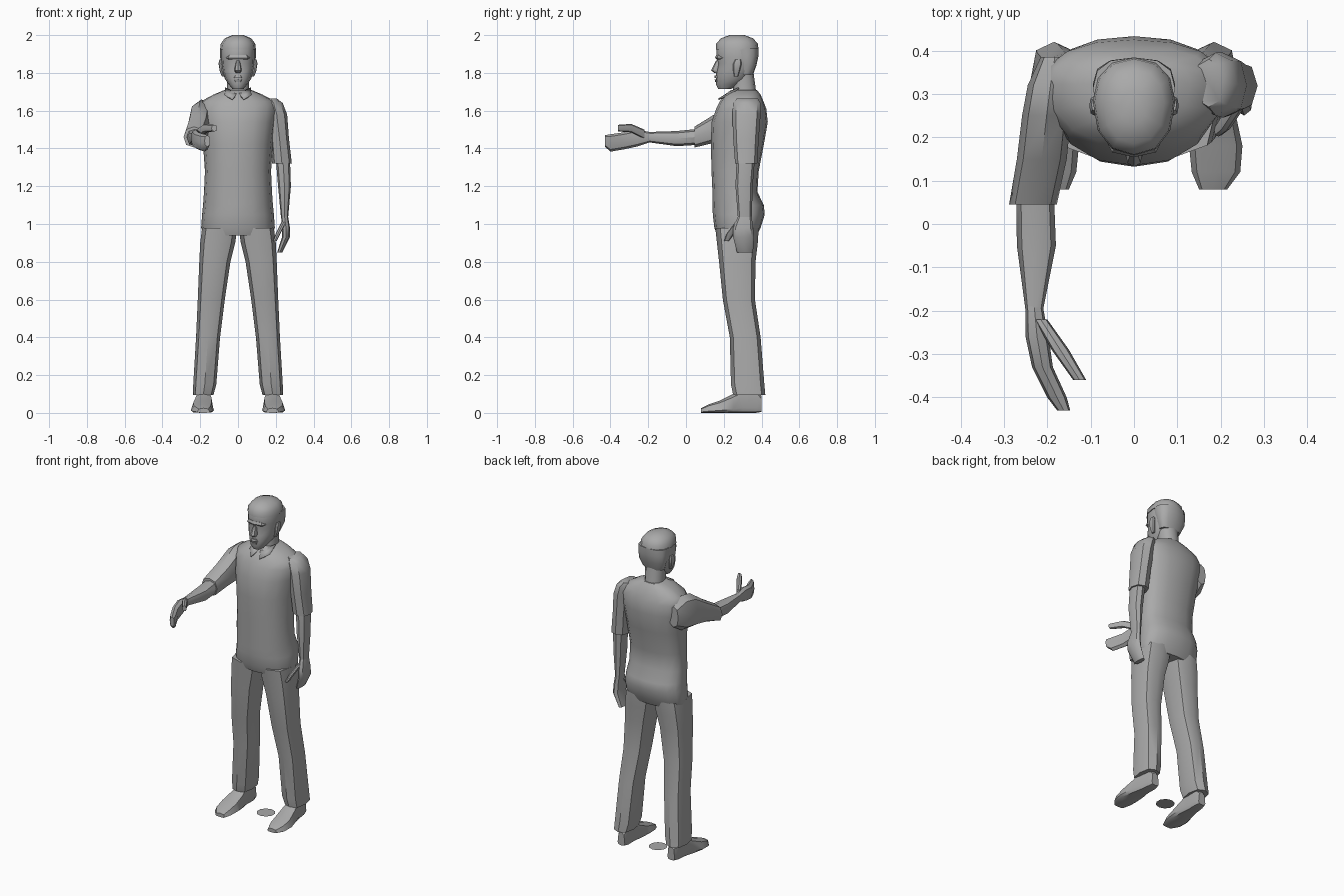
import bpy
import bmesh
import math
from mathutils import Vector

default_cube = bpy.data.objects.get("Cube")
if default_cube:
    bpy.data.objects.remove(default_cube, do_unlink=True)

# One plain grey for the whole figure
GREY = (0.4, 0.4, 0.4, 1.0)
grey = bpy.data.materials.new("plain_grey")
grey.use_nodes = True
grey.diffuse_color = GREY
shader = next(n for n in grey.node_tree.nodes if n.type == "BSDF_PRINCIPLED")
shader.inputs["Base Color"].default_value = GREY
shader.inputs["Roughness"].default_value = 0.8

parts = []


def finish(name, bm):
    """Turn a bmesh into a named object with the shared material."""
    bmesh.ops.recalc_face_normals(bm, faces=bm.faces[:])
    mesh = bpy.data.meshes.new(name)
    bm.to_mesh(mesh)
    bm.free()
    mesh.materials.append(grey)
    obj = bpy.data.objects.new(name, mesh)
    bpy.context.collection.objects.link(obj)
    parts.append(obj)
    return obj


def loft(name, rings, sides=8, power=0.8, middle=0.5, forward=False, flip=False):
    """Skin rounded sections, each (position, x min, x max, min, max) in hundredths.

    Sections lie flat and stack up z, or stand upright and run along y if forward.
    The widest point of each section sits at the fraction given by middle.
    """
    bm = bmesh.new()
    loops = []
    for position, left, right, low, high in rings:
        centre = (left + right) / 2
        widest = low + (high - low) * middle
        loop = []
        for i in range(sides):
            angle = math.tau * i / sides
            c, s = math.cos(angle), math.sin(angle)
            c = math.copysign(abs(c) ** power, c)
            s = math.copysign(abs(s) ** power, s)
            x = centre + c * (right - left) / 2
            v = widest + s * (high - widest if s > 0 else widest - low)
            point = Vector((x, position, v) if forward else (x, v, position)) / 100
            if flip:
                point.x = -point.x
            loop.append(bm.verts.new(point))
        loops.append(loop)
    for lower, upper in zip(loops, loops[1:]):
        for i in range(sides):
            j = (i + 1) % sides
            bm.faces.new((lower[i], lower[j], upper[j], upper[i]))
    bm.faces.new(loops[0])
    bm.faces.new(loops[-1])
    return finish(name, bm)


def centred(name, rings, **options):
    """Loft whose sections are (z, half width, front, back)."""
    return loft(name, [(z, -w, w, f, b) for z, w, f, b in rings], **options)


def pair(name, rings, **options):
    """Loft for the left side and its mirror image for the right."""
    loft("left_" + name, rings, **options)
    loft("right_" + name, rings, flip=True, **options)


# Torso in a loose shirt
centred("torso", [
    (94, 18, 16.5, 37.5), (98, 19.5, 15, 39.5), (105, 19, 14.2, 41.7),
    (110, 18.5, 14, 41.2), (117, 18, 14, 37.8), (128, 17.5, 13.5, 38.5),
    (142, 18.5, 13.2, 41.2), (154, 20, 13.5, 43.3), (161, 21, 16, 42.5),
    (165, 19.5, 18, 41), (168.5, 13, 20.5, 39.5), (171, 7, 24, 37.5),
], sides=16, power=0.9, middle=0.62)

# Neck
centred("neck", [
    (165, 6.5, 24, 38), (171, 5.7, 25, 37), (182, 6.3, 24, 35.5),
], sides=12, power=0.9)

# Shirt collar flaps
for side, sign in (("left", 1), ("right", -1)):
    bm = bmesh.new()
    corners = [(6.8, 28, 172), (0.4, 22, 169), (3, 17.2, 166), (7, 22, 168)]
    bm.faces.new([bm.verts.new(Vector((sign * x, y, z)) / 100) for x, y, z in corners])
    collar = finish(side + "_collar", bm)
    thick = collar.modifiers.new("thickness", "SOLIDIFY")
    thick.thickness = 0.008
    thick.offset = 0

# Head with a recessed eye line
centred("head", [
    (171.5, 3, 17, 24), (174, 5, 15.8, 29), (177, 7, 16, 33),
    (181, 8.2, 16, 35.5), (185, 8.9, 17, 37), (188, 9, 16, 37.5),
    (193, 9, 16.2, 37.5), (197, 7.5, 18, 36), (199, 4, 22, 32),
], sides=12, power=0.88, middle=0.55)

# Face details
centred("brow", [(187, 6.2, 16.2, 25), (188, 6.8, 15.4, 25), (189.5, 6, 16, 25)])
centred("nose", [
    (180, 1.4, 15, 20), (181.3, 2, 13.2, 20), (186.5, 1, 15.8, 20),
])
centred("upper_lip", [(177.2, 2.6, 15, 20), (178.5, 1.8, 15.2, 20)])
centred("lower_lip", [(175.2, 1.8, 15.5, 20), (176.6, 2.4, 15.1, 20)])
pair("ear", [
    (178, 7, 8.5, 25.5, 27.5), (181, 7.5, 9.7, 25, 28.5),
    (185, 8, 10.3, 25, 29.5), (187, 8, 9.8, 26, 29),
])

# Short hair: a cap on top and a fuller mass behind the ears
centred("hair_top", [
    (192.5, 9.5, 15.8, 38.4), (195.5, 9.1, 16, 38), (198.3, 7, 18.5, 35.5),
    (200, 3, 23, 31),
], sides=12, power=0.9, middle=0.55)
centred("hair_back", [
    (179, 7, 28, 35.5), (184, 9, 28.5, 37.3), (189, 9.5, 26, 38.4),
    (193, 9.5, 24, 38.4),
], sides=12, power=0.8)

# Trouser legs
pair("trouser_leg", [
    (98, 0.3, 19, 15.5, 38.5), (90, 1.5, 20, 16.4, 38), (80, 4, 20.5, 17.5, 36.8),
    (60, 7, 21.3, 19.5, 36.5), (40, 9.5, 22.2, 23.2, 39.5),
    (15, 11.5, 23.7, 23.8, 41.5), (9.5, 13, 23.8, 25, 42),
], power=0.75)

# Shoes
pair("shoe", [
    (8, 15, 21.5, 0, 2.5), (12, 13.3, 24.5, 0, 4.5), (18, 12.7, 25, 0, 6.5),
    (25, 13, 23.5, 0, 10), (30, 14, 22, 0, 13), (37, 14, 21, 0, 13),
    (40, 15, 20, 0.5, 9),
], power=0.7, middle=0.2, forward=True)

# Left arm hanging at the side
loft("left_sleeve", [
    (166.5, 14, 20.5, 27, 38), (164, 14, 23.7, 25, 39.5), (158, 15, 26, 24.5, 39.5),
    (145, 17, 27, 25, 38.5), (132, 18, 28.5, 26, 37.7),
], power=0.85)
loft("left_forearm", [
    (135, 20, 27.5, 26.8, 36.5), (120, 21.2, 28, 26.2, 35.3),
    (103, 22.8, 26.5, 27.5, 34.8),
], power=0.85)
loft("left_hand", [
    (104, 22.8, 26.5, 27.5, 34.8), (98, 23.3, 27.5, 25, 35.5),
    (93, 23.3, 27.5, 25, 36), (85, 20.7, 23.5, 27, 35.5),
])
loft("left_thumb", [
    (101, 23, 25.5, 26, 30), (95, 20, 22.5, 21.5, 25.5), (91, 18.5, 20.5, 20.2, 22.8),
])

# Right arm reaching forward
loft("right_sleeve", [
    (38.5, -21.5, -15, 148, 161), (32, -24.5, -14, 144, 166),
    (25, -25.8, -14.5, 143.5, 165), (15, -27, -15.5, 143, 158),
    (4.5, -28.8, -17.8, 140.5, 151.5),
], power=0.85, forward=True)
loft("right_forearm", [
    (8, -27.2, -18.5, 142, 150.5), (-5, -27, -18, 141.2, 149.2),
    (-20, -25, -21, 143.3, 148.7),
], power=0.85, forward=True)
loft("right_hand", [
    (-19, -25, -21, 143.3, 148.7), (-26, -25, -19.7, 141, 150),
    (-33, -23.5, -18.7, 139.5, 148.5), (-40, -20, -15.5, 138.3, 147.5),
    (-43, -17.7, -14.7, 141, 147),
], forward=True)
loft("right_thumb", [
    (-22, -23, -20, 145, 150), (-29, -19, -15, 148.5, 153),
    (-36, -14, -11, 149, 152.5),
], forward=True)

# Small marker disc on the ground between the feet
bm = bmesh.new()
bmesh.ops.create_circle(bm, cap_ends=True, segments=10, radius=0.055)
marker = finish("ground_disc", bm)
marker.location = (0, 0.28, 0.001)

# Soft shading with crisp edges where the facets turn sharply
bpy.ops.object.select_all(action="DESELECT")
for part in parts:
    part.select_set(True)
bpy.context.view_layer.objects.active = parts[0]
bpy.ops.object.shade_smooth_by_angle(angle=math.radians(40))
